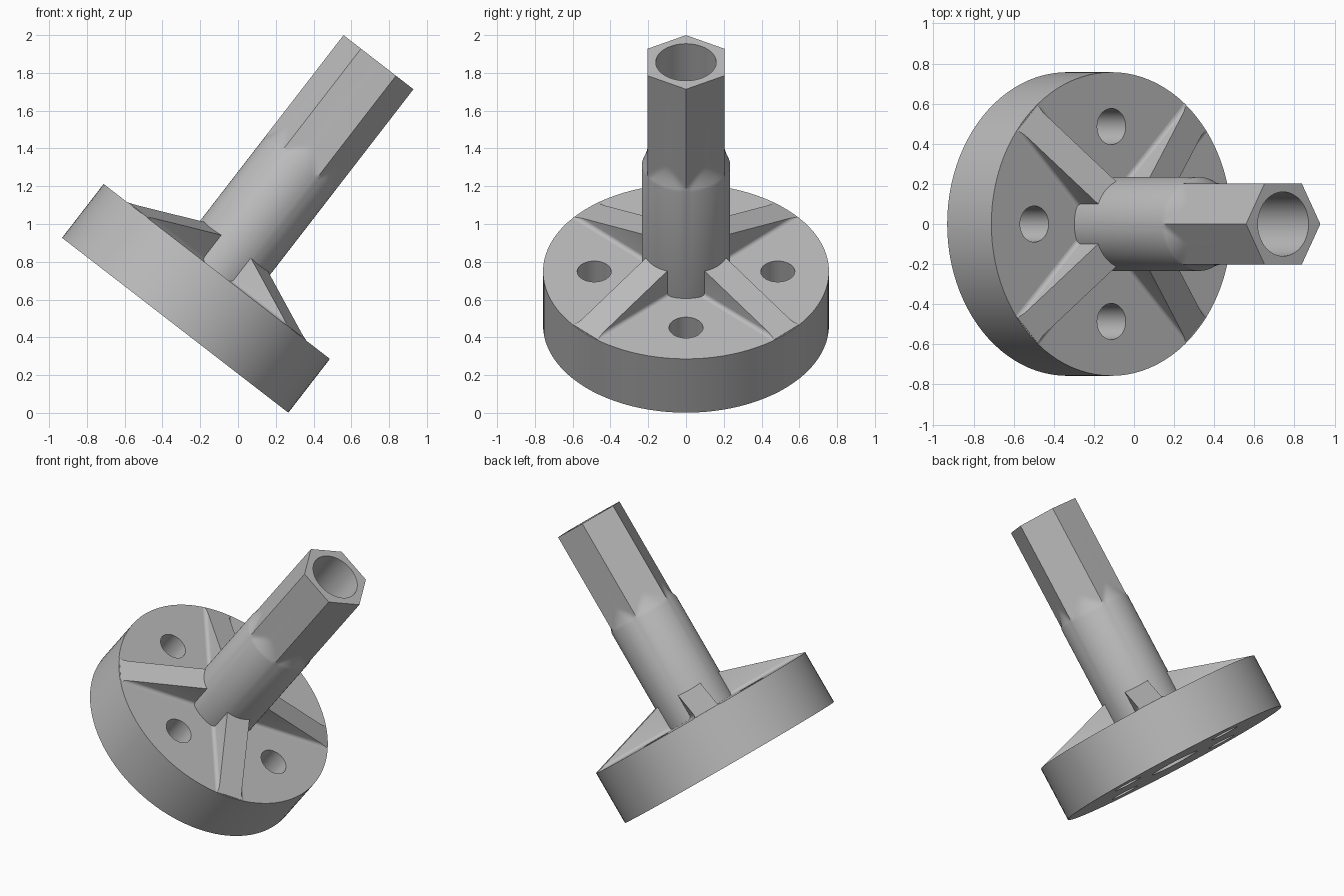
import bpy, bmesh, math
from mathutils import Matrix, Vector

if "Cube" in bpy.data.objects:
    bpy.data.objects.remove(bpy.data.objects["Cube"], do_unlink=True)

SEG = 96
DISC_R, DISC_H = 0.757, 0.36
SHAFT_R, BORE_R, TOP = 0.234, 0.16, 1.76
RIB_TOP = 0.53
# The whole part leans towards +x
LEAN = Matrix.Translation((-0.3325, 0, 0.464)) @ Matrix.Rotation(math.radians(37.7), 4, 'Y')

grey = bpy.data.materials.new("plain_grey")
grey.use_nodes = True
COLOUR = (0.5, 0.5, 0.5, 1)
grey.diffuse_color = COLOUR
grey.node_tree.nodes["Principled BSDF"].inputs["Base Color"].default_value = COLOUR


def make(name, bm):
    bmesh.ops.recalc_face_normals(bm, faces=bm.faces[:])
    mesh = bpy.data.meshes.new(name)
    bm.to_mesh(mesh)
    bm.free()
    obj = bpy.data.objects.new(name, mesh)
    bpy.context.collection.objects.link(obj)
    mesh.materials.append(grey)
    obj.matrix_world = LEAN
    return obj


def smooth(obj, degrees=30):
    for p in obj.data.polygons:
        p.use_smooth = True
    obj.data.set_sharp_from_angle(angle=math.radians(degrees))


def cylinder(bm, r, z0, z1, x=0, y=0):
    bmesh.ops.create_cone(bm, cap_ends=True, segments=SEG, radius1=r, radius2=r,
                          depth=z1 - z0, matrix=Matrix.Translation((x, y, (z0 + z1) / 2)))


# Base disc with a centre bore and four bolt holes
bm = bmesh.new()
cylinder(bm, DISC_R, 0, DISC_H)
disc = make("base_disc", bm)

bm = bmesh.new()
cylinder(bm, BORE_R, -0.1, DISC_H + 0.1)
for i in range(4):
    a = i * math.pi / 2
    cylinder(bm, 0.09, -0.1, DISC_H + 0.1, 0.486 * math.cos(a), 0.486 * math.sin(a))
cutter = make("hole_cutter", bm)
cutter.hide_render = True

mod = disc.modifiers.new("holes", 'BOOLEAN')
mod.operation = 'DIFFERENCE'
mod.solver = 'EXACT'
mod.object = cutter
bpy.context.view_layer.objects.active = disc
bpy.ops.object.modifier_apply(modifier=mod.name)
bpy.data.objects.remove(cutter, do_unlink=True)
smooth(disc)

# Hollow shaft: round below, running out into a hexagon above
FLAT = SHAFT_R * math.cos(math.pi / 6)
RUN0, RUN1, STEPS = 1.07, 1.2, 8


def hex_radius(a):
    return FLAT / math.cos(a % (math.pi / 3) - math.pi / 6)


bm = bmesh.new()
angles = [2 * math.pi * i / SEG for i in range(SEG)]


def ring(z, radius):
    return [bm.verts.new((radius(a) * math.cos(a), radius(a) * math.sin(a), z)) for a in angles]


rings = [ring(DISC_H, lambda a: SHAFT_R)]
for k in range(STEPS + 1):
    t = k / STEPS
    cone = SHAFT_R + (FLAT - SHAFT_R) * math.sin(t * math.pi / 2)
    rings.append(ring(RUN0 + (RUN1 - RUN0) * t, lambda a: max(cone, hex_radius(a))))
rings.append(ring(TOP, hex_radius))
rings.append(ring(TOP, lambda a: BORE_R))
rings.append(ring(DISC_H, lambda a: BORE_R))
for lower, upper in zip(rings, rings[1:] + rings[:1]):
    for i in range(SEG):
        j = (i + 1) % SEG
        bm.faces.new((lower[i], lower[j], upper[j], upper[i]))
smooth(make("hex_shaft", bm))

# Four sloping ribs with filleted feet
HALF, FILLET, INNER, OUTER = 0.08, 0.022, 0.2, 0.75
side = [(HALF, RIB_TOP + 0.05)]
for k in range(6):
    a = math.pi / 2 * k / 5
    side.append((HALF + FILLET * (1 - math.cos(a)), DISC_H + FILLET * (1 - math.sin(a))))
side.append((HALF + FILLET, DISC_H - 0.01))
section = side + [(-y, z) for y, z in reversed(side)]

for i, name in enumerate(("back_left", "back_right", "front_right", "front_left")):
    bm = bmesh.new()
    face = bm.faces.new([bm.verts.new((INNER, y, z)) for y, z in section])
    out = bmesh.ops.extrude_face_region(bm, geom=[face])
    bmesh.ops.translate(bm, vec=(OUTER - INNER, 0, 0),
                        verts=[v for v in out["geom"] if isinstance(v, bmesh.types.BMVert)])
    if face.is_valid and len(bm.faces) < len(section) + 2:
        bmesh.ops.holes_fill(bm, edges=[e for e in bm.edges if e.is_boundary])
    # Trim the top down to the rim
    slope = Vector((RIB_TOP - DISC_H, 0, DISC_R - 0.21))
    bmesh.ops.bisect_plane(bm, geom=bm.verts[:] + bm.edges[:] + bm.faces[:],
                           plane_co=(DISC_R, 0, DISC_H), plane_no=slope, clear_outer=True)
    bmesh.ops.holes_fill(bm, edges=[e for e in bm.edges if e.is_boundary])
    bm.transform(Matrix.Rotation(math.pi / 4 + i * math.pi / 2, 4, 'Z'))
    smooth(make("rib_" + name, bm))
